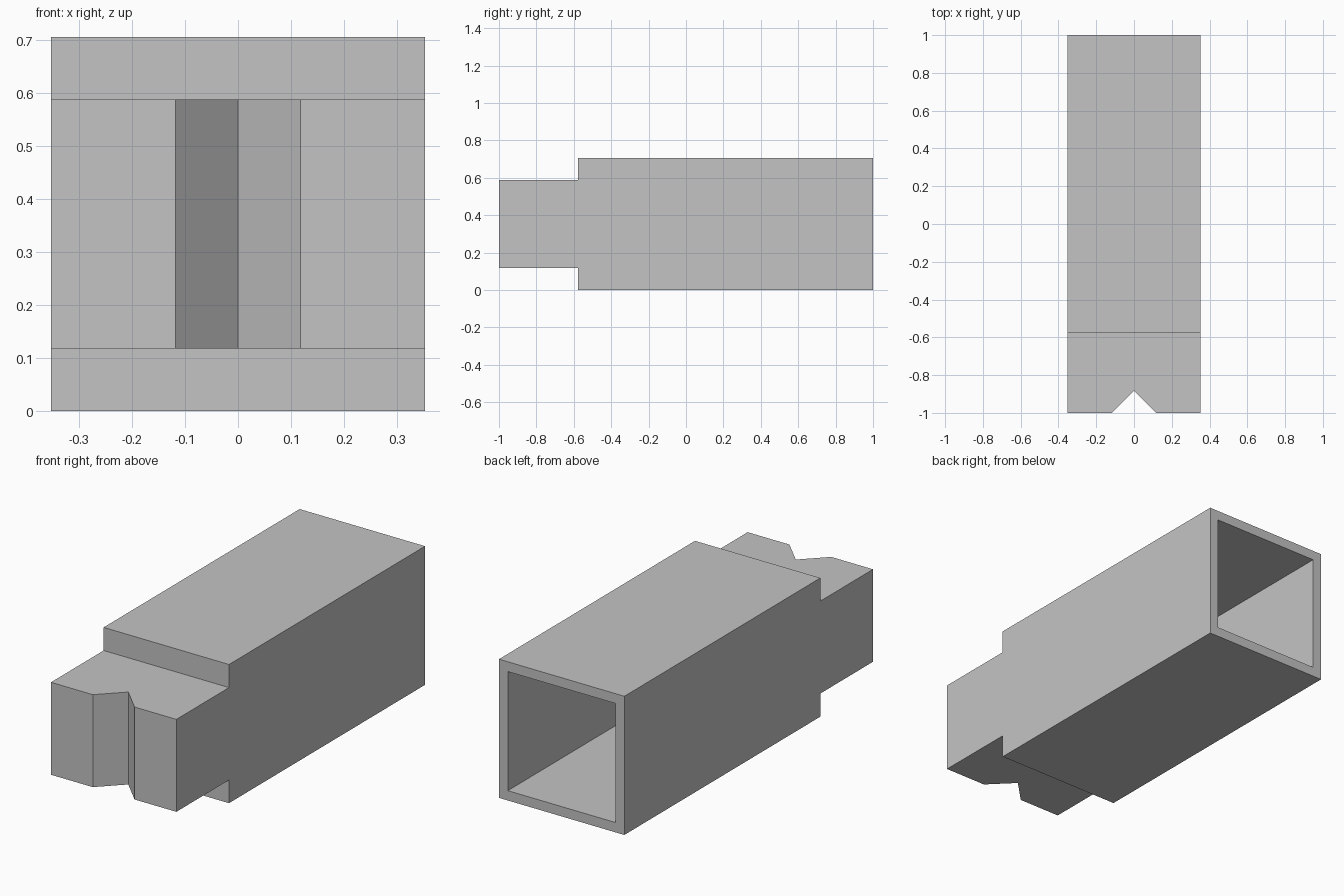
import bpy
import bmesh
from mathutils import Vector

default = bpy.data.objects.get("Cube")
if default:
    bpy.data.objects.remove(default, do_unlink=True)

# Proportions follow one module: 6 wide, 6 tall, 17 long
UNIT = 2 / 17
HALF = 3 * UNIT
TOP = 6 * UNIT
WALL = 0.6 * UNIT
STEP = -1 + 3.6 * UNIT

grey = bpy.data.materials.new("light grey")
grey.use_nodes = True
grey.diffuse_color = (0.55, 0.55, 0.55, 1)
grey.node_tree.nodes["Principled BSDF"].inputs["Base Color"].default_value = grey.diffuse_color


def prism(name, outline, depth):
    """Extrude a closed outline of 3D points along the depth vector."""
    bm = bmesh.new()
    base = bm.faces.new([bm.verts.new(p) for p in outline])
    result = bmesh.ops.extrude_face_region(bm, geom=[base], use_keep_orig=True)
    moved = [v for v in result["geom"] if isinstance(v, bmesh.types.BMVert)]
    bmesh.ops.translate(bm, verts=moved, vec=depth)
    bmesh.ops.recalc_face_normals(bm, faces=bm.faces)
    mesh = bpy.data.meshes.new(name)
    bm.to_mesh(mesh)
    bm.free()
    mesh.materials.append(grey)
    obj = bpy.data.objects.new(name, mesh)
    bpy.context.collection.objects.link(obj)
    return obj


# Square beam with a flat tongue at the front, drawn as its side outline
side = [(1, 0), (1, TOP), (STEP, TOP), (STEP, TOP - UNIT),
        (-1, TOP - UNIT), (-1, UNIT), (STEP, UNIT), (STEP, 0)]
beam = prism("tongued_beam", [(-HALF, y, z) for y, z in side], Vector((2 * HALF, 0, 0)))

# Square socket sunk into the back end
bm = bmesh.new()
bm.from_mesh(beam.data)
back = [f for f in bm.faces if f.normal.y > 0.9 and f.calc_center_median().y > 0.9]
bmesh.ops.inset_region(bm, faces=back, thickness=WALL)
result = bmesh.ops.extrude_face_region(bm, geom=back)
floor = [v for v in result["geom"] if isinstance(v, bmesh.types.BMVert)]
bmesh.ops.delete(bm, geom=[f for f in back if f.is_valid], context="FACES")
for v in floor:
    v.co.y = STEP + WALL
bmesh.ops.recalc_face_normals(bm, faces=bm.faces)
bm.to_mesh(beam.data)
bm.free()

# Upright V notch in the front of the tongue
notch = prism("notch_cutter",
              [(0, -1 + UNIT, -0.1), (2 * UNIT, -1 - UNIT, -0.1), (-2 * UNIT, -1 - UNIT, -0.1)],
              Vector((0, 0, TOP + 0.2)))
notch.hide_render = True
cut = beam.modifiers.new("notch", "BOOLEAN")
cut.operation = "DIFFERENCE"
cut.solver = "EXACT"
cut.object = notch
bpy.context.view_layer.objects.active = beam
bpy.ops.object.modifier_apply(modifier=cut.name)
bpy.data.objects.remove(notch, do_unlink=True)
